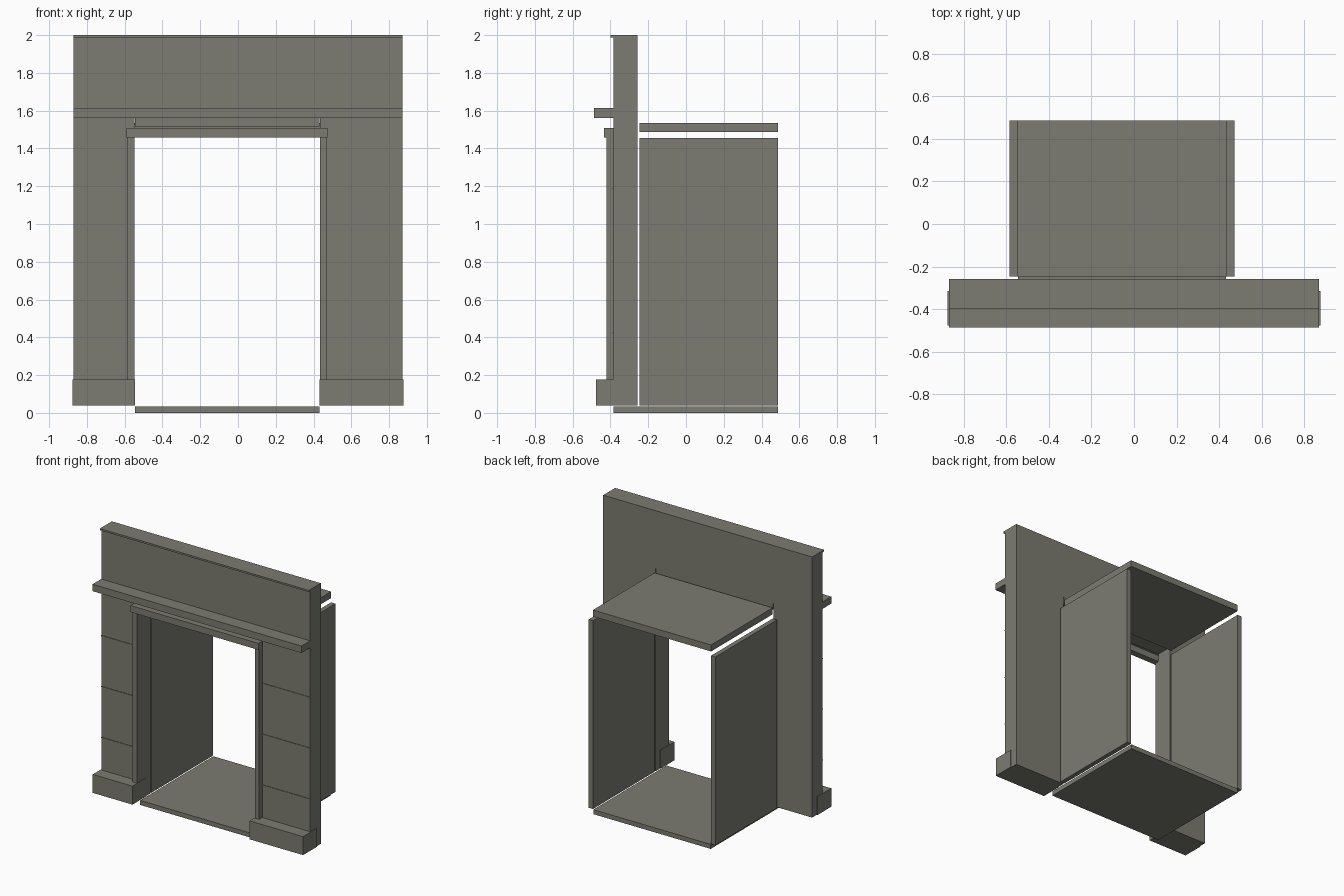
import bpy

if "Cube" in bpy.data.objects:
    bpy.data.objects.remove(bpy.data.objects["Cube"])

stone = bpy.data.materials.new("warm_grey_stone")
stone.diffuse_color = (0.2, 0.2, 0.168, 1)
stone.use_nodes = True
stone.node_tree.nodes["Principled BSDF"].inputs["Base Color"].default_value = stone.diffuse_color


def box(name, x, y, z):
    """Axis-aligned box from (min, max) ranges."""
    bpy.ops.mesh.primitive_cube_add(size=1, location=[sum(r) / 2 for r in (x, y, z)])
    o = bpy.context.object
    o.name = name
    o.scale = [r[1] - r[0] for r in (x, y, z)]
    bpy.ops.object.transform_apply(location=False, rotation=False, scale=True)
    o.data.materials.append(stone)
    return o


FRONT, BACK = -0.384, -0.258      # wall faces
L, R = -0.549, 0.435              # opening edges
W = 0.87                          # half width
SPRING = 1.565                    # top of the pillars

# Upper wall, mantel shelf and top lip
box("upper_wall", (-W, W), (FRONT, BACK), (SPRING, 2.0))
box("mantel_shelf", (-W, W), (-0.487, FRONT + 0.01), (1.562, 1.614))
box("top_lip", (-W, W), (-0.4, FRONT + 0.01), (1.987, 2.0))

# Lintel and the trim bar across the opening
box("lintel", (L + 0.004, R - 0.004), (FRONT, BACK), (1.516, SPRING))
box("top_trim", (-0.59, 0.475), (-0.434, FRONT), (1.459, 1.508))

# Pillars with seams, plinths, trims and firebox sides
for side, outer, inner, d in (("left", -W, L, -1), ("right", W, R, 1)):
    def span(a, b):
        return (min(a, b), max(a, b))
    box(side + "_pillar", span(outer, inner), (FRONT, BACK), (0.038, SPRING))
    box(side + "_plinth", span(outer + d * 0.006, inner - d * 0.004),
        (-0.477, -0.314), (0.038, 0.177))
    box(side + "_trim", span(inner, inner + d * 0.036), (-0.42, FRONT), (0.177, 1.459))
    for z in (0.422, 0.805, 1.188):
        box(side + "_seam", span(outer, inner + d * 0.036),
            (FRONT - 0.004, FRONT + 0.004), (z - 0.003, z + 0.003))
    box(side + "_firebox_panel", span(inner, inner + d * 0.036),
        (-0.247, 0.486), (0.038, 1.455))

# Firebox floor and ceiling
box("hearth_floor", (-0.546, 0.432), (FRONT, 0.486), (0.0, 0.034))
box("firebox_ceiling", (L, R), (-0.247, 0.486), (1.487, 1.536))
